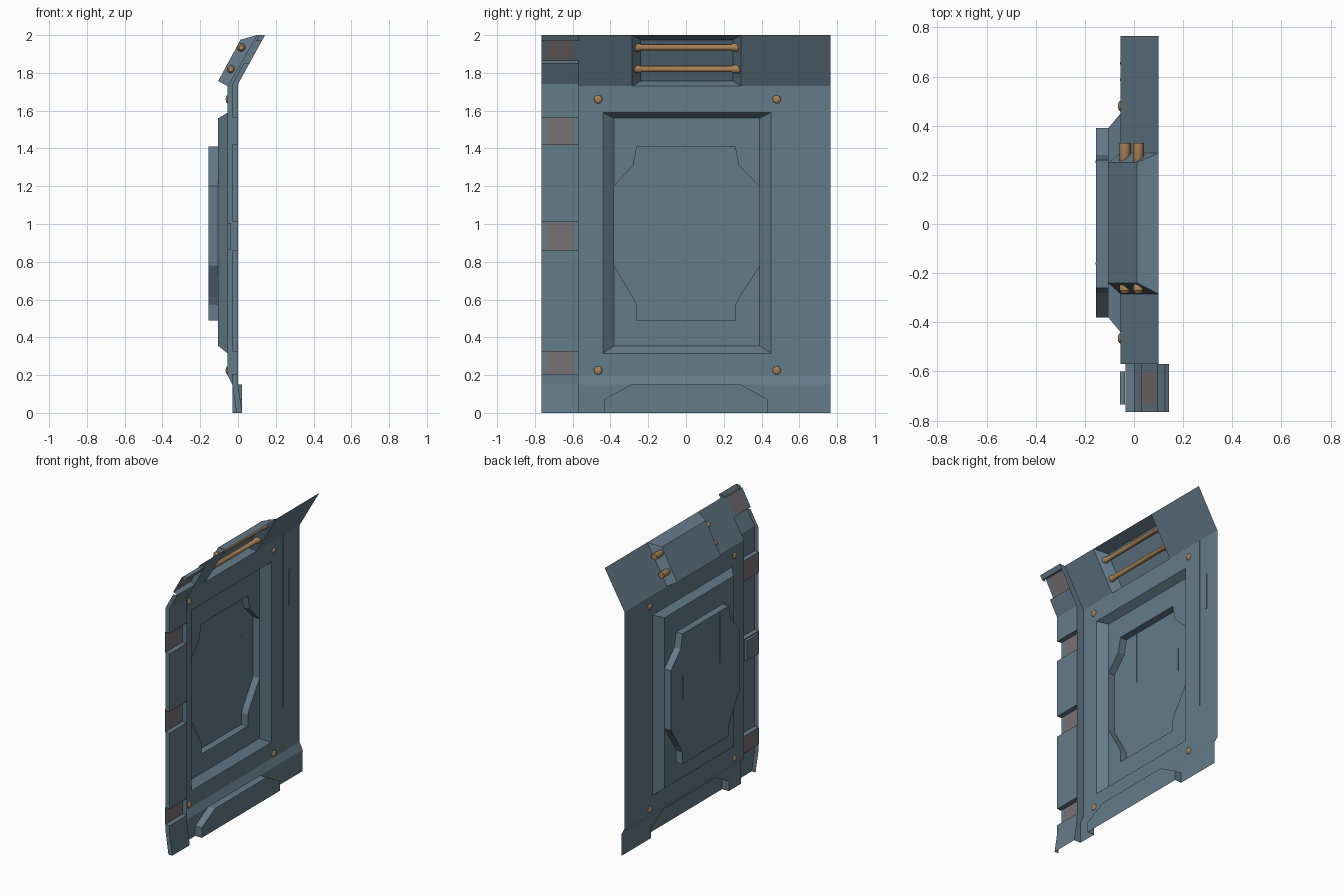
import bpy, bmesh, math
from mathutils import Vector

if "Cube" in bpy.data.objects:
    bpy.data.objects.remove(bpy.data.objects["Cube"])


def material(name, col):
    m = bpy.data.materials.new(name)
    m.diffuse_color = (*col, 1)
    m.use_nodes = True
    m.node_tree.nodes["Principled BSDF"].inputs["Base Color"].default_value = m.diffuse_color
    return m


STEEL = material("blue_grey_steel", (0.125, 0.2, 0.255))
PAD = material("warm_grey_pad", (0.195, 0.165, 0.172))
BRASS = material("brass", (0.4, 0.225, 0.09))


def make(name, polys, mat, solid=False):
    """One object from a list of polygons; open sheets are turned to face +x."""
    bm = bmesh.new()
    for p in polys:
        bm.faces.new([bm.verts.new(v) for v in p])
    bmesh.ops.remove_doubles(bm, verts=bm.verts, dist=0.0005)
    bmesh.ops.recalc_face_normals(bm, faces=bm.faces)
    if not solid and sum(f.normal.x * f.calc_area() for f in bm.faces) < 0:
        bmesh.ops.reverse_faces(bm, faces=bm.faces)
    me = bpy.data.meshes.new(name)
    bm.to_mesh(me)
    bm.free()
    me.materials.append(mat)
    ob = bpy.data.objects.new(name, me)
    bpy.context.collection.objects.link(ob)
    return ob


def loft(a, b, closed=True):
    n = len(a)
    return [(a[i], a[(i + 1) % n], b[(i + 1) % n], b[i])
            for i in range(n if closed else n - 1)]


def flat(x, yz):
    return [(x, y, z) for y, z in yz]


def rect(x, y0, y1, z0, z1):
    return flat(x, [(y0, z0), (y1, z0), (y1, z1), (y0, z1)])


Y0, Y1 = -0.57, 0.765            # sheet edges
XS = -0.055                      # main sheet plane

# main sheet with tapered tray
outer = rect(XS, Y0, Y1, 0.2, 1.73)
hole = rect(XS, -0.44, 0.45, 0.315, 1.59)
floor = rect(-0.105, -0.38, 0.39, 0.355, 1.56)
polys = loft(outer, hole) + loft(hole, floor)

# tray floor around the stepped well
top = [(-0.38, 1.2), (-0.28, 1.31), (-0.26, 1.41), (0.26, 1.41), (0.28, 1.31), (0.39, 1.2)]
low = [(0.39, 0.78), (0.28, 0.61), (0.26, 0.57), (0.26, 0.49), (-0.26, 0.49),
       (-0.26, 0.57), (-0.28, 0.61), (-0.38, 0.78)]
polys.append(flat(-0.105, top + [(0.39, 1.56), (-0.38, 1.56)]))
polys.append(flat(-0.105, low + [(-0.38, 0.355), (0.39, 0.355)]))
polys += loft(flat(-0.105, top + low), flat(-0.155, top + low))
polys.append(flat(-0.155, top + low))
make("door_panel", polys, STEEL)

# kick strip with raised trapezoid
trap = [(-0.435, 0), (-0.435, 0.07), (-0.29, 0.15), (0.29, 0.15), (0.435, 0.07), (0.435, 0)]
polys = [[(XS, Y0, 0.2), (XS, Y1, 0.2), (-0.03, Y1, 0.15), (-0.03, Y0, 0.15)],
         flat(-0.03, trap[:3] + [(Y0, 0.15), (Y0, 0)]),
         flat(-0.03, trap[3:] + [(Y1, 0), (Y1, 0.15)]),
         flat(0.022, trap)]
polys += loft(flat(-0.03, trap), flat(0.022, trap), closed=False)
make("kick_strip", polys, STEEL)

# tilted header with a handle recess
b, t = (XS, 1.73), (0.10, 2.0)
fb, ft = (-0.105, 1.757), (0.013, 1.975)


def quad(p, q, y0, y1):
    return [(p[0], y0, p[1]), (p[0], y1, p[1]), (q[0], y1, q[1]), (q[0], y0, q[1])]


mouth = quad(b, t, -0.285, 0.29)
back = quad(fb, ft, -0.24, 0.25)
make("header", [quad(b, t, Y0, -0.285), quad(b, t, 0.29, Y1), back] + loft(mouth, back), STEEL)

# hinge column: profile with notches swept across y
YC = [-0.765, -0.735, -0.6, Y0]


def col(z):
    if z < 0.15:
        return Vector((0.022, z))
    return Vector((0.0 if z < 1.74 else (z - 1.74) * 0.55, z))


prof, kind = [col(0), col(0.15), col(0.2)], ["plain", "plain"]
for z0, z1 in ((0.205, 0.325), (0.86, 1.01), (1.42, 1.565), (None, None), (1.85, 1.97)):
    if z0 is None:
        prof.append(col(1.74))
        kind.append("plain")
        continue
    off = Vector((-0.031, 0.016)) if z0 > 1.74 else Vector((-0.034, 0))
    prof += [col(z0), col(z0) + off, col(z1) + off, col(z1)]
    kind += ["plain", "wall", "pad", "wall"]
prof.append(col(2.0))
kind.append("plain")

polys, pads = [], []
for p, q, k in zip(prof, prof[1:], kind):
    for i in range(3):
        (pads if k == "pad" and i == 1 else polys).append(quad(p, q, YC[i], YC[i + 1]))
    if k == "plain":             # outer return flange
        polys.append([(p.x, YC[0], p.y), (q.x, YC[0], q.y),
                      (q.x - 0.03, YC[0], q.y), (p.x - 0.03, YC[0], p.y)])
# step wall between sheet and column
front = [(col(z).x, Y0, z) for z in (0, 0.15, 0.2, 1.74, 2.0)]
rear = [(-0.03, Y0, 0), (-0.03, Y0, 0.15), (XS, Y0, 0.2), (XS, Y0, 1.73), (0.10, Y0, 2.0)]
polys += loft(front, rear, closed=False)
make("hinge_column", polys, STEEL)
make("hinge_pads", pads, PAD)


def box(name, x0, x1, y0, y1, z0, z1):
    a, c = rect(x0, y0, y1, z0, z1), rect(x1, y0, y1, z0, z1)
    return make(name, [a, c] + loft(a, c), STEEL, solid=True)


# rear housing behind the middle pad
box("latch_housing", -0.056, -0.037, -0.735, -0.6, 0.865, 1.005)

# thin seam strips
for y, z0, z1, x in ((0.587, 0.51, 1.73, XS), (0.655, 1.2, 1.46, XS),
                     (-0.16, 1.05, 1.41, -0.155), (0.253, 0.95, 1.12, -0.155)):
    box("seam_strip", x - 0.001, x + 0.002, y - 0.005, y + 0.005, z0, z1)


def lathe(name, x, z, stations, n=12):
    """Round bar along y from (y, radius) stations."""
    rings = [[(x + r * math.cos(2 * math.pi * i / n), y, z + r * math.sin(2 * math.pi * i / n))
              for i in range(n)] for y, r in stations]
    polys = [rings[0], rings[-1]]
    for a, c in zip(rings, rings[1:]):
        polys += loft(a, c)
    ob = make(name, polys, BRASS, solid=True)
    bpy.context.view_layer.objects.active = ob
    ob.select_set(True)
    bpy.ops.object.shade_smooth_by_angle(angle=math.radians(35))
    ob.select_set(False)


# handle bars
for x, z in ((0.018, 1.935), (-0.037, 1.82)):
    lathe("handle_bar", x, z, [(-0.283, 0.013), (-0.27, 0.022), (-0.25, 0.021), (-0.238, 0.016),
                               (0.24, 0.016), (0.252, 0.022), (0.33, 0.022)])

# corner rivets
for y in (-0.465, 0.48):
    for z in (0.225, 1.66):
        bpy.ops.mesh.primitive_uv_sphere_add(segments=10, ring_count=6, radius=0.022,
                                             location=(XS, y, z))
        ob = bpy.context.object
        ob.name = "rivet"
        ob.scale = (0.5, 1, 1)
        ob.data.materials.append(BRASS)
        bpy.ops.object.shade_smooth()
        ob.select_set(False)
